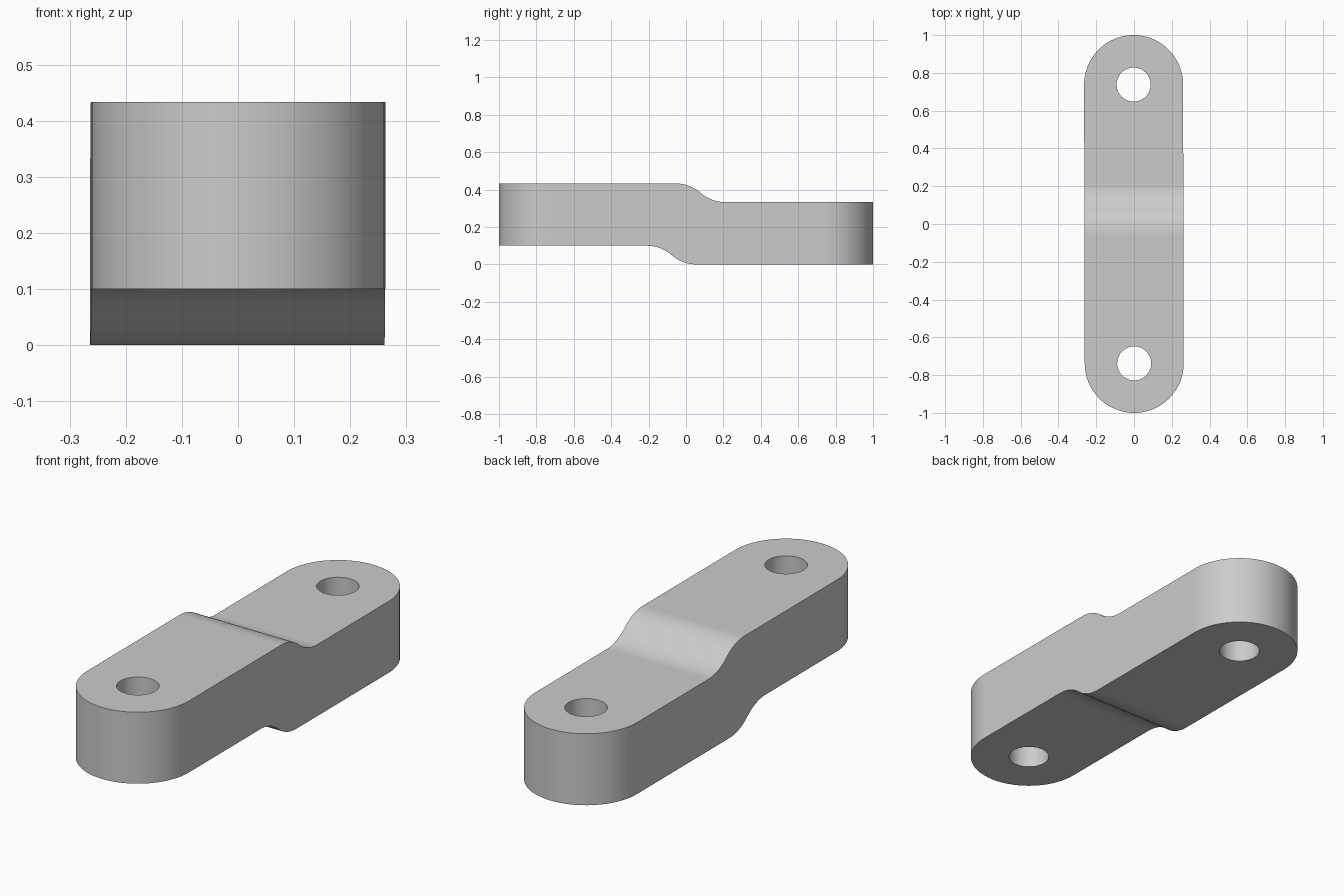
import bpy, bmesh, math
from mathutils import Vector

if "Cube" in bpy.data.objects:
    bpy.data.objects.remove(bpy.data.objects["Cube"], do_unlink=True)

RADIUS, HOLE_RADIUS = 0.262, 0.09
HEIGHT, STEP = 0.433, 0.1
BEND_START, BEND_END = -0.055, 0.21
PIVOTS = [Vector((0.001, -0.738, 0)), Vector((-0.002, 0.738, 0))]


def prism(name, points, direction):
    """Solid made by sweeping a closed outline along a direction."""
    bm = bmesh.new()
    face = bm.faces.new([bm.verts.new(p) for p in points])
    swept = bmesh.ops.extrude_face_region(bm, geom=[face])["geom"]
    moved = [v for v in swept if isinstance(v, bmesh.types.BMVert)]
    bmesh.ops.translate(bm, verts=moved, vec=direction)
    bmesh.ops.recalc_face_normals(bm, faces=bm.faces)
    mesh = bpy.data.meshes.new(name)
    bm.to_mesh(mesh)
    bm.free()
    obj = bpy.data.objects.new(name, mesh)
    bpy.context.collection.objects.link(obj)
    return obj


def arc(center, radius, start, end, steps):
    angles = [start + (end - start) * i / steps for i in range(steps + 1)]
    return [center + radius * Vector((math.cos(a), math.sin(a), 0)) for a in angles]


def bend(y0, y1, z_high, z_low, steps=10):
    """S-shaped drop made of two tangent arcs."""
    run, drop = (y1 - y0) / 2, (z_high - z_low) / 2
    r = (run * run + drop * drop) / (2 * drop)
    sweep = math.asin(run / r)
    half = [(r * math.sin(sweep * i / steps), r * (1 - math.cos(sweep * i / steps)))
            for i in range(steps + 1)]
    first = [(y0 + a, z_high - b) for a, b in half]
    second = [(y1 - a, z_low + b) for a, b in reversed(half[:-1])]
    return first + second


def apply_boolean(obj, cutter, operation):
    cutter.hide_render = True
    mod = obj.modifiers.new(operation, "BOOLEAN")
    mod.operation, mod.solver, mod.object = operation, "EXACT", cutter
    bpy.ops.object.modifier_apply(modifier=mod.name)
    bpy.data.objects.remove(cutter, do_unlink=True)


# Offset side profile, swept across the width
top = [(-1.2, HEIGHT)] + bend(BEND_START, BEND_END, HEIGHT, HEIGHT - STEP)
top += [(1.2, HEIGHT - STEP)]
bottom = [(-1.2, STEP)] + bend(-BEND_END, -BEND_START, STEP, 0) + [(1.2, 0)]
profile = [(-0.4, y, z) for y, z in top + bottom[::-1]]
link = prism("offset_link", profile, Vector((0.8, 0, 0)))
bpy.context.view_layer.objects.active = link
link.select_set(True)

# Rounded plan outline
base = Vector((0, 0, -0.2))
outline = arc(PIVOTS[0] + base, RADIUS, math.pi, 2 * math.pi, 40)
outline += arc(PIVOTS[1] + base, RADIUS, 0, math.pi, 40)
apply_boolean(link, prism("outline_cutter", outline, Vector((0, 0, 1))), "INTERSECT")

# Pivot holes
for pivot in PIVOTS:
    circle = arc(pivot + base, HOLE_RADIUS, 0, 2 * math.pi, 48)[:-1]
    apply_boolean(link, prism("hole_cutter", circle, Vector((0, 0, 1))), "DIFFERENCE")

# Grey metal
metal = bpy.data.materials.new("grey_metal")
metal.use_nodes = True
grey = (0.6, 0.6, 0.6, 1)
metal.diffuse_color = grey
metal.node_tree.nodes["Principled BSDF"].inputs["Base Color"].default_value = grey
link.data.materials.clear()
link.data.materials.append(metal)

# Smooth curves with crisp rims and flat large faces
bpy.ops.object.shade_smooth_by_angle(angle=math.radians(30))
normals = link.modifiers.new("flat_faces", "WEIGHTED_NORMAL")
normals.keep_sharp = True
